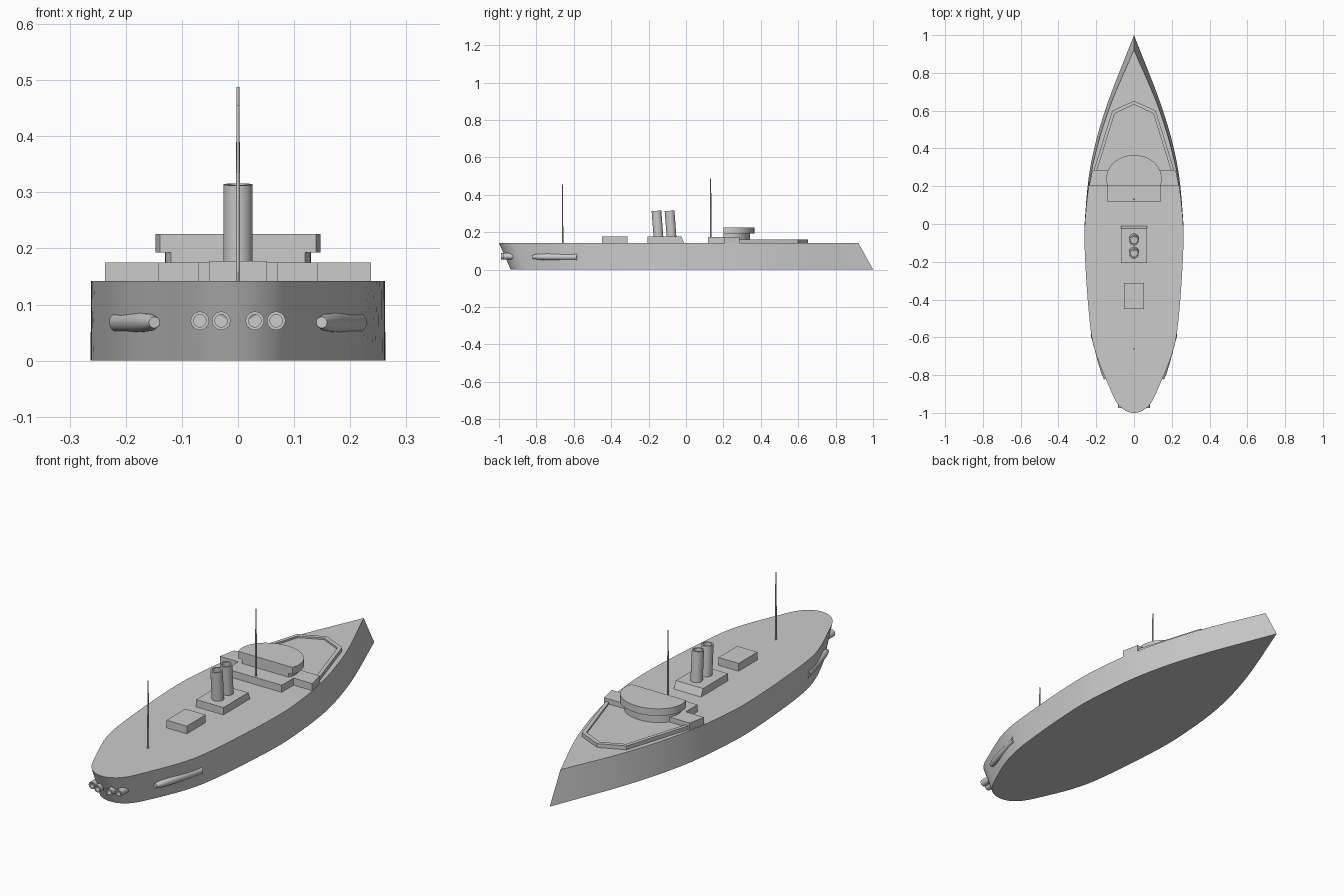
import bpy, bmesh, math
from mathutils import Vector

if "Cube" in bpy.data.objects:
    bpy.data.objects.remove(bpy.data.objects["Cube"])

DECK = 0.142


def finish(name, bm, smooth=True):
    bmesh.ops.recalc_face_normals(bm, faces=bm.faces)
    me = bpy.data.meshes.new(name)
    bm.to_mesh(me)
    bm.free()
    ob = bpy.data.objects.new(name, me)
    bpy.context.collection.objects.link(ob)
    if smooth:
        bpy.ops.object.select_all(action='DESELECT')
        ob.select_set(True)
        bpy.context.view_layer.objects.active = ob
        bpy.ops.object.shade_smooth_by_angle(angle=math.radians(30))
    return ob


def loft(name, rings, smooth=True, closed=False):
    """Skin closed rings; cap both ends, or join last to first."""
    bm = bmesh.new()
    vs = [[bm.verts.new(p) for p in r] for r in rings]
    n = len(vs[0])
    pairs = list(zip(vs, vs[1:])) + ([(vs[-1], vs[0])] if closed else [])
    for a, b in pairs:
        for i in range(n):
            j = (i + 1) % n
            bm.faces.new((a[i], a[j], b[j], b[i]))
    if not closed:
        bm.faces.new(vs[0])
        bm.faces.new(vs[-1])
    return finish(name, bm, smooth)


def prism(name, outline, z0, z1, smooth=False):
    return loft(name, [[(x, y, z) for x, y in outline] for z in (z0, z1)], smooth)


def rod(name, a, b, profile, n=24):
    """Turned part along a->b; profile = (fraction along axis, radius)."""
    a, b = Vector(a), Vector(b)
    q = (b - a).to_track_quat('Z', 'Y')
    rings = []
    for t, r in profile:
        rings.append([a.lerp(b, t) + q @ Vector((r * math.cos(2 * math.pi * i / n),
                      r * math.sin(2 * math.pi * i / n), 0)) for i in range(n)])
    return loft(name, rings)


def hull_outline(half, steps=6):
    """Catmull-Rom through the half outline (stern to bow), mirrored to a loop."""
    p = [Vector(c) for c in half]
    p = [Vector((-p[1].x, p[1].y))] + p + [2 * p[-1] - p[-2]]
    pts = []
    for i in range(1, len(p) - 2):
        a, b, c, d = p[i - 1:i + 3]
        for s in range(steps):
            t = s / steps
            pts.append(0.5 * (2 * b + (c - a) * t + (2 * a - 5 * b + 4 * c - d) * t * t
                              + (3 * b - a - 3 * c + d) * t ** 3))
    pts.append(p[-2])
    return [(v.x, v.y) for v in pts] + [(-v.x, v.y) for v in pts[-2:0:-1]]


# Hull with ram bow and undercut stern
deck = hull_outline([(0, -1), (.045, -.988), (.088, -.95), (.128, -.87), (.207, -.67),
                     (.238, -.48), (.261, -.13), (.254, .08), (.217, .32), (.132, .61), (0, .922)])
keel = hull_outline([(0, -.937), (.045, -.927), (.085, -.895), (.125, -.825), (.198, -.65),
                     (.234, -.47), (.261, -.13), (.256, .08), (.225, .335), (.147, .62), (0, 1)])
loft("hull", [[(x, y, 0) for x, y in keel], [(x, y, DECK) for x, y in deck]])

# Forward breakwater: angled wall around a low platform
outer = [(-.212, .287), (-.115, .6), (0, .652), (.115, .6), (.212, .287)]
inner = [(-.195, .287), (-.102, .585), (0, .632), (.102, .585), (.195, .287)]
prism("breakwater", outer + inner[::-1], DECK - .005, .16)
prism("fore_platform", inner, DECK - .005, .152)

# Bridge base blocks
prism("bridge_wing_base", [(-.237, .205), (.237, .205), (.22, .287), (-.22, .287)], DECK - .005, .175)
prism("bridge_rear_base", [(-.142, .118), (.142, .118), (.142, .206), (-.142, .206)], DECK - .005, .175)


# Rounded bridge, flat at the rear
def bridge_outline(rx, ry, cy, back, n=40):
    a0 = -math.asin((cy - back) / ry)
    return [(rx * math.cos(a), cy + ry * math.sin(a))
            for a in (a0 + (math.pi - 2 * a0) * i / n for i in range(n + 1))]


prism("bridge_lower", bridge_outline(.13, .102, .24, .2), .15, .195, True)
prism("bridge_upper", bridge_outline(.147, .125, .24, .2), .193, .226, True)

# Funnel base with sloped forward face
loft("funnel_base", [[(-.07, -.207, z), (.07, -.207, z), (.07, f, z), (-.07, f, z)]
                     for z, f in ((DECK - .005, -.008), (.176, -.025))], False)

# Two raked, hollow funnels
for i, y in enumerate((-.077, -.147)):
    rod(f"funnel_{i + 1}", (0, y, .17), (0, y - .011, .314),
        [(0, .026), (1, .026), (1, .019), (.8, .019)], 32)

# Aft deckhouse
prism("aft_deckhouse", [(-.052, -.45), (.052, -.45), (.052, -.312), (-.052, -.312)], DECK - .005, .178)

# Masts
for name, y, z0, z1 in (("fore_mast", .132, .17, .488), ("aft_mast", -.66, .138, .455)):
    rod(name, (0, y, z0), (0, y, z1), [(0, .004), (.5, .0035), (1, .0025)], 12)

for s, side in ((-1, "left"), (1, "right")):
    # Hollow stern tubes
    for x, y, pos in ((.03, -.99, "inner"), (.068, -.975, "outer")):
        rod(f"stern_tube_{pos}_{side}", (s * x, -.9, .071), (s * x, y, .071),
            [(0, .0165), (1, .0165), (1, .011), (.75, .011)])
    # Tapered side tubes along the quarters
    rod(f"side_tube_{side}", (s * .149, -.82, .068), (s * .213, -.58, .068),
        [(0, .01), (.12, .015), (.35, .0175), (1, .0175), (1, .0125), (.93, .0125)])
